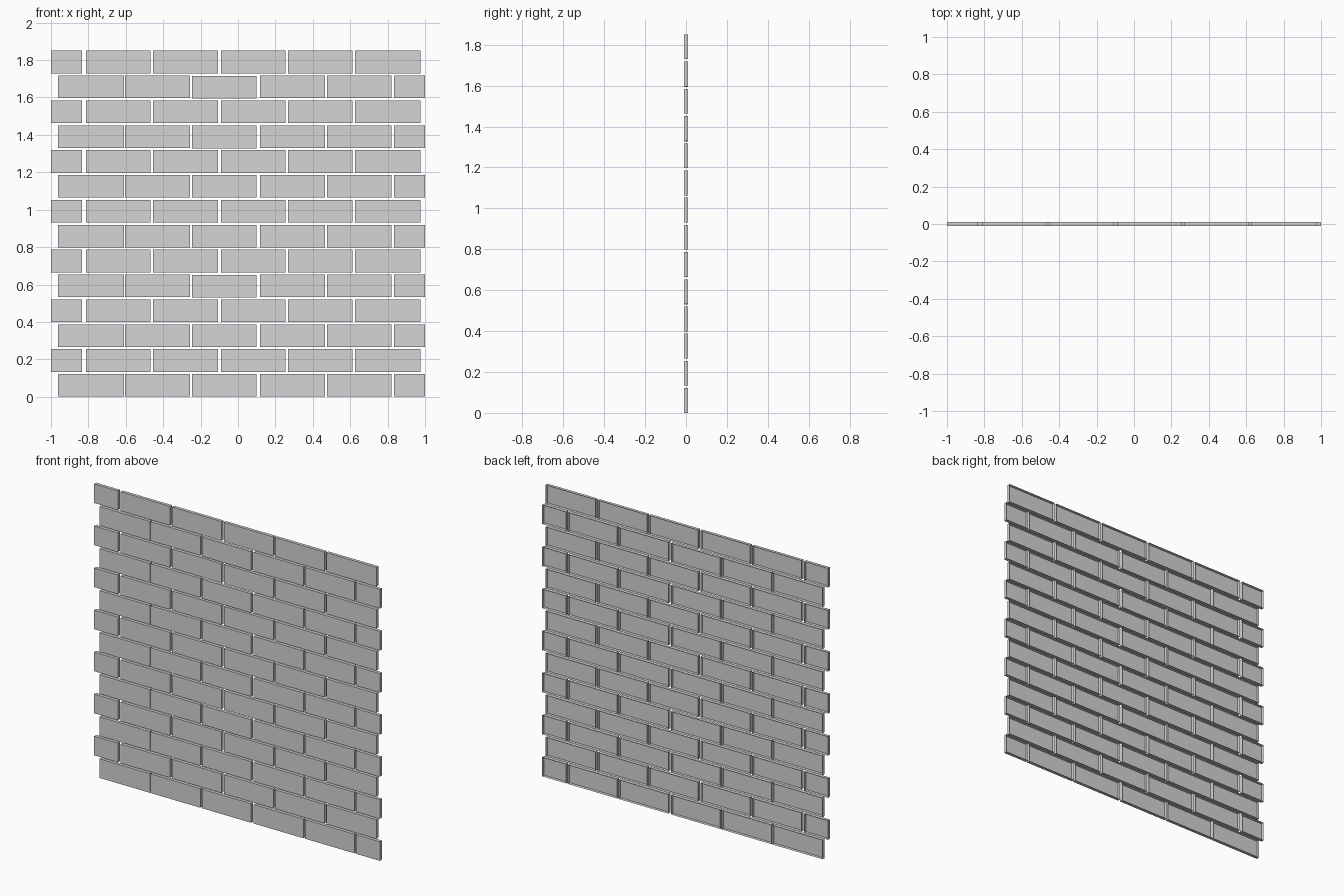
import bpy
import bmesh
from mathutils import Matrix, Vector

cube = bpy.data.objects.get("Cube")
if cube:
    bpy.data.objects.remove(cube, do_unlink=True)

COURSES = 14
PITCH = 0.133
HEIGHT = 0.121
DEPTH = 0.02

# Brick spans (left edge, right edge) for the two alternating courses
EVEN = [(-0.963, -0.61), (-0.604, -0.257), (-0.246, 0.099),
        (0.117, 0.465), (0.476, 0.822), (0.833, 1.0)]
ODD = [(-1.0, -0.834), (-0.814, -0.468), (-0.455, -0.107),
       (-0.092, 0.254), (0.267, 0.612), (0.626, 0.976)]
SAGGING = (4, 10, 12)  # courses whose middle brick sits slightly low

mat = bpy.data.materials.new("light brick grey")
mat.use_nodes = True
grey = (0.66, 0.66, 0.66, 1.0)
mat.diffuse_color = grey
for node in mat.node_tree.nodes:
    if node.type == 'BSDF_PRINCIPLED':
        node.inputs["Base Color"].default_value = grey


def add_brick(bm, x0, x1, z0):
    """Thin brick shell: front and four edges, hollow at the back."""
    centre = Vector(((x0 + x1) / 2, 0, z0 + HEIGHT / 2))
    size = Matrix.Diagonal((x1 - x0, DEPTH, HEIGHT, 1))
    made = bmesh.ops.create_cube(bm, size=1, matrix=Matrix.Translation(centre) @ size)
    faces = {f for v in made["verts"] for f in v.link_faces}
    back = max(faces, key=lambda f: f.calc_center_median().y)
    bmesh.ops.delete(bm, geom=[back], context='FACES_ONLY')


# Courses of bricks, from the ground up
for row in range(COURSES):
    bm = bmesh.new()
    for i, (x0, x1) in enumerate(ODD if row % 2 else EVEN):
        drop = 0.002 if row in SAGGING and i == 2 else 0
        add_brick(bm, x0, x1, row * PITCH - drop)
    mesh = bpy.data.meshes.new(f"brick_course_{row + 1}")
    bm.to_mesh(mesh)
    bm.free()
    mesh.materials.append(mat)
    obj = bpy.data.objects.new(mesh.name, mesh)
    bpy.context.collection.objects.link(obj)
